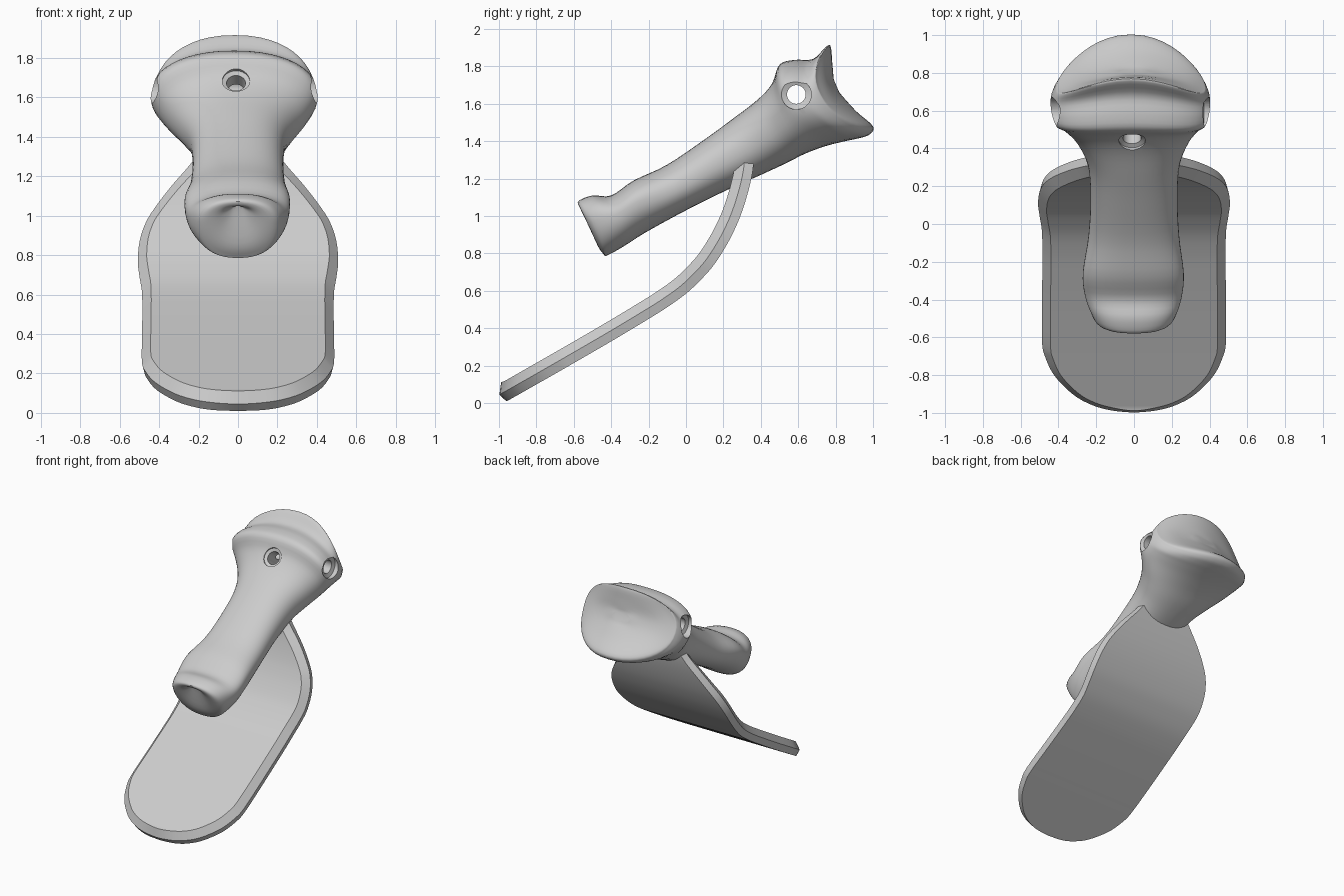
import bpy
import bmesh
import math
from mathutils import Vector

cube = bpy.data.objects.get("Cube")
if cube:
    bpy.data.objects.remove(cube, do_unlink=True)

grey = bpy.data.materials.new("plain_grey")
grey.use_nodes = True
colour = (0.6, 0.6, 0.6, 1)
grey.diffuse_color = colour
grey.node_tree.nodes["Principled BSDF"].inputs["Base Color"].default_value = colour


def smooth_rows(rows, steps):
    """Catmull-Rom interpolation of a table of control rows."""
    result = []
    last = len(rows) - 1
    for i in range(last):
        a, b, c, d = (rows[max(0, min(last, i + k))] for k in (-1, 0, 1, 2))
        for j in range(steps):
            t = j / steps
            result.append([
                q + t * (r - p) / 2
                + t * t * (p - 2.5 * q + 2 * r - s / 2)
                + t ** 3 * (3 * q - p - 3 * r + s) / 2
                for p, q, r, s in zip(a, b, c, d)])
    result.append(list(rows[last]))
    return result


def loft(name, rings):
    """Skin a list of closed rings and cap both ends."""
    bm = bmesh.new()
    loops = [[bm.verts.new(co) for co in ring] for ring in rings]
    count = len(loops[0])
    for lower, upper in zip(loops, loops[1:]):
        for i in range(count):
            j = (i + 1) % count
            bm.faces.new((lower[i], lower[j], upper[j], upper[i]))
    bm.faces.new(loops[0])
    bm.faces.new(loops[-1])
    bmesh.ops.remove_doubles(bm, verts=bm.verts, dist=0.0005)
    bmesh.ops.recalc_face_normals(bm, faces=bm.faces)
    mesh = bpy.data.meshes.new(name)
    bm.to_mesh(mesh)
    bm.free()
    mesh.materials.append(grey)
    obj = bpy.data.objects.new(name, mesh)
    bpy.context.collection.objects.link(obj)
    return obj


def select_only(obj):
    bpy.ops.object.select_all(action="DESELECT")
    obj.select_set(True)
    bpy.context.view_layer.objects.active = obj


def drill(target, start, direction, profile):
    """Cut a stepped round hole; profile holds (depth, radius) pairs."""
    axis = Vector(direction).normalized()
    side = axis.orthogonal().normalized()
    other = axis.cross(side)
    angles = [math.tau * i / 32 for i in range(32)]
    cutter = loft("hole_cutter", [
        [Vector(start) + axis * depth
         + (side * math.cos(a) + other * math.sin(a)) * radius for a in angles]
        for depth, radius in profile])
    cutter.hide_render = True
    select_only(target)
    modifier = target.modifiers.new("hole", "BOOLEAN")
    modifier.operation = "DIFFERENCE"
    modifier.solver = "EXACT"
    modifier.object = cutter
    bpy.ops.object.modifier_apply(modifier=modifier.name)
    bpy.data.objects.remove(cutter, do_unlink=True)


# Handle sections: top y, top z, bottom y, bottom z, half width, widest level, bow
handle_rows = [
    (-.53, 1.05, -.52, 1.02, .02, .6, 0),
    (-.565, 1.05, -.48, .86, .11, .6, 0),
    (-.575, 1.08, -.44, .795, .19, .6, 0),
    (-.5, 1.11, -.42, .79, .228, .6, 0),
    (-.4, 1.11, -.33, .84, .258, .62, 0),
    (-.28, 1.19, -.22, .91, .267, .6, 0),
    (-.1, 1.275, -.02, 1.02, .24, .5, 0),
    (.1, 1.41, .2, 1.13, .23, .5, 0),
    (.25, 1.52, .4, 1.22, .245, .5, 0),
    (.38, 1.62, .53, 1.28, .3, .5, .01),
    (.46, 1.71, .64, 1.335, .365, .52, .03),
    (.5, 1.81, .75, 1.375, .415, .55, .06),
    (.58, 1.835, .85, 1.4, .425, .55, .09),
    (.68, 1.84, .92, 1.415, .42, .55, .12),
    (.755, 1.91, .98, 1.435, .4, .52, .15),
    (.775, 1.9, 1, 1.48, .38, .5, .16),
    (.782, 1.82, .91, 1.56, .28, .5, .08),
    (.79, 1.73, .82, 1.66, .08, .5, 0),
]


def handle_ring(row, count=48):
    top = Vector((0, row[0], row[1]))
    bottom = Vector((0, row[2], row[3]))
    width, level, bow = row[4:]
    ring = []
    for i in range(count):
        angle = math.tau * i / count
        c, s = math.cos(angle), math.sin(angle)
        across = math.copysign(abs(c) ** 0.85, c)
        up = math.copysign(abs(s) ** 0.9, s)
        height = level + up * (1 - level if up > 0 else level)
        point = bottom.lerp(top, height)
        point.x = width * across - 0.1 * max(0, width - 0.23)
        point.y -= bow * across ** 2
        point.z -= bow * across ** 2 / 4
        ring.append(point)
    return ring


handle = loft("flared_handle", [handle_ring(r) for r in smooth_rows(handle_rows, 4)])

# Stepped cross hole through the flared end, and the hole that meets it
drill(handle, (-.5, .59, 1.65), (1, 0, 0),
      [(0, .08), (.12, .08), (.13, .05), (.86, .05), (.87, .08), (1, .08)])
drill(handle, (-.01, .334, 1.762), (0, .8, -.6),
      [(0, .07), (.14, .07), (.15, .048), (.33, .048)])

# Curved plate: y and z of its underside, and half width
plate_rows = [
    (-.97, .003, 0), (-.962, .008, .12), (-.935, .023, .22),
    (-.88, .054, .32), (-.78, .111, .42), (-.68, .168, .47),
    (-.6, .214, .487), (-.4, .33, .487), (-.2, .45, .485),
    (-.1, .513, .485), (0, .585, .488), (.08, .66, .5),
    (.15, .74, .508), (.22, .85, .498), (.27, .95, .465),
    (.305, 1.04, .41), (.335, 1.14, .335), (.355, 1.23, .26),
    (.365, 1.31, .2),
]
path = smooth_rows(plate_rows, 4)
# Layers: inset from the outline and height above the underside
layers = [(.045, .1), (0, .05), (.012, 0)]
plate_rings = []
for i, (y, z, width) in enumerate(path):
    before, after = path[max(0, i - 1)], path[min(len(path) - 1, i + 1)]
    along = Vector((0, after[0] - before[0], after[1] - before[1]))
    outline = Vector((along.length, after[2] - before[2])).normalized()
    along.normalize()
    normal = Vector((0, -along.z, along.y))
    half = []
    for inset, height in layers:
        point = Vector((0, y, z)) + normal * height + along * inset * outline.y
        point.x = max(0, width - inset * outline.x)
        half.append(point)
    mirrored = [Vector((-p.x, p.y, p.z)) for p in reversed(half)]
    plate_rings.append(half + mirrored)
plate = loft("curved_plate", plate_rings)

for obj, limit in ((handle, 40), (plate, 28)):
    select_only(obj)
    bpy.ops.object.shade_smooth_by_angle(angle=math.radians(limit))
